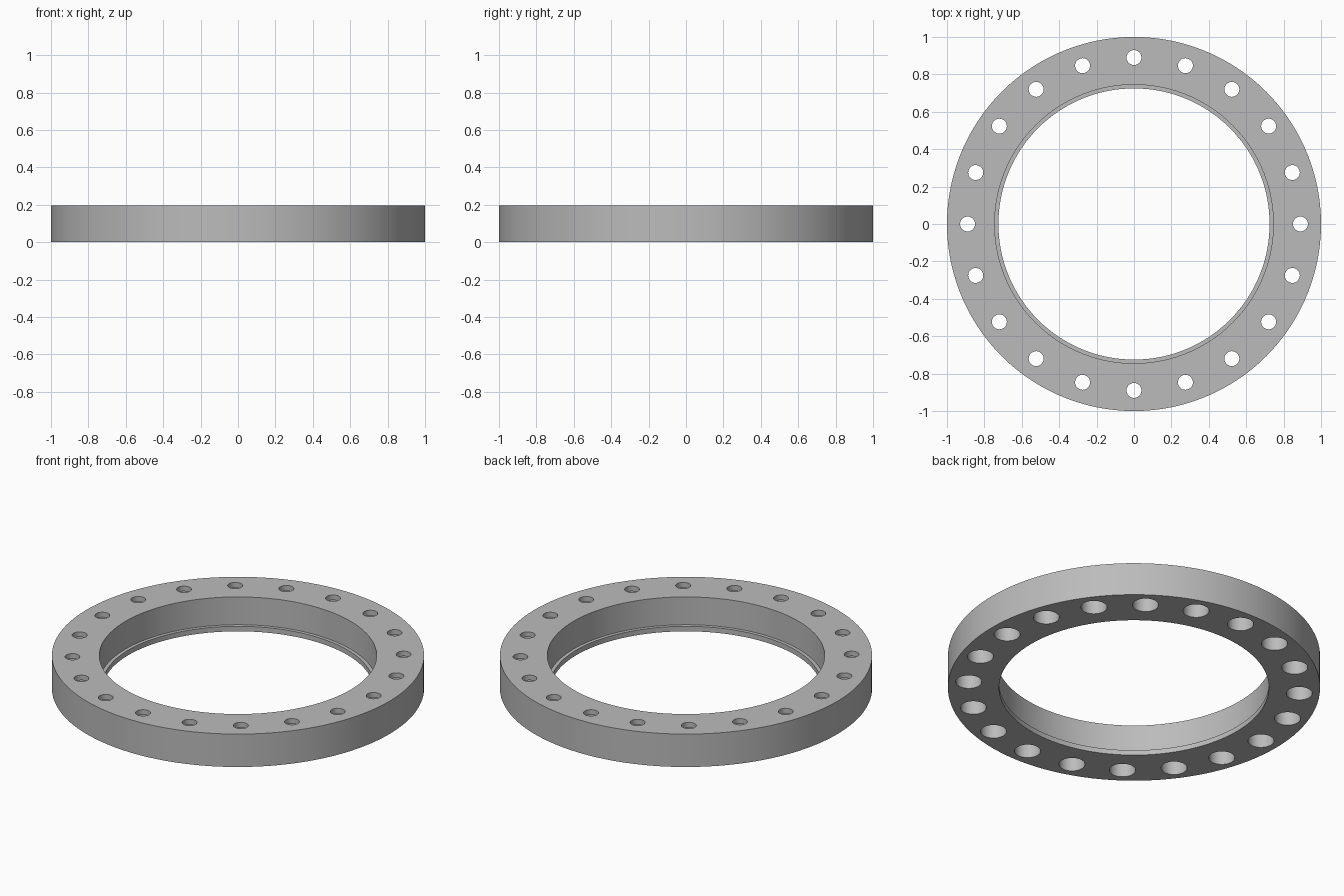
import bpy
import bmesh
from math import cos, sin, radians, tau
from mathutils import Matrix

HEIGHT = 0.195
LIP = 0.03            # thickness of the lower inner lip
HOLES = 20
BOLT_CIRCLE = 0.89

cube = bpy.data.objects.get("Cube")
if cube:
    bpy.data.objects.remove(cube, do_unlink=True)

steel = bpy.data.materials.new("grey_steel")
steel.use_nodes = True
color = (0.5, 0.5, 0.5, 1)
steel.diffuse_color = color
steel.node_tree.nodes["Principled BSDF"].inputs["Base Color"].default_value = color


def revolve(bm, profile, steps, closed, offset=(0, 0, 0)):
    """Turn an (r, z) profile around the vertical axis and move it to offset."""
    verts = [bm.verts.new((r, 0, z)) for r, z in profile]
    edges = [bm.edges.new(pair) for pair in zip(verts, verts[1:])]
    if closed:
        edges.append(bm.edges.new((verts[-1], verts[0])))
    before = set(bm.verts) - set(verts)
    bmesh.ops.spin(bm, geom=verts + edges, cent=(0, 0, 0), axis=(0, 0, 1),
                   angle=tau, steps=steps, use_duplicate=False)
    new = [v for v in bm.verts if v not in before]
    bmesh.ops.remove_doubles(bm, verts=new, dist=1e-5)
    new = [v for v in bm.verts if v not in before]
    bmesh.ops.transform(bm, matrix=Matrix.Translation(offset), verts=new)


def make_object(name, bm):
    bmesh.ops.recalc_face_normals(bm, faces=bm.faces)
    mesh = bpy.data.meshes.new(name)
    bm.to_mesh(mesh)
    bm.free()
    obj = bpy.data.objects.new(name, mesh)
    bpy.context.collection.objects.link(obj)
    return obj


# Ring with a thin lip at the bottom of its bore
bm = bmesh.new()
revolve(bm, [(1, 0), (1, HEIGHT), (0.745, HEIGHT), (0.745, LIP),
             (0.725, LIP), (0.725, 0)], 120, True)
ring = make_object("flange_ring", bm)
ring.data.materials.append(steel)

# Stepped bolt holes: narrow at the top, wide counterbore from below
shoulder = HEIGHT - LIP
bm = bmesh.new()
for i in range(HOLES):
    a = tau * i / HOLES
    revolve(bm, [(0, -0.1), (0.07, -0.1), (0.07, shoulder), (0.04, shoulder),
                 (0.04, HEIGHT + 0.1), (0, HEIGHT + 0.1)], 32, False,
            (BOLT_CIRCLE * cos(a), BOLT_CIRCLE * sin(a), 0))
cutter = make_object("bolt_hole_cutter", bm)
cutter.hide_render = True

cut = ring.modifiers.new("bolt_holes", "BOOLEAN")
cut.operation = "DIFFERENCE"
cut.solver = "EXACT"
cut.object = cutter

# Bake the cut and drop the cutter
bpy.context.view_layer.objects.active = ring
bpy.ops.object.select_all(action="DESELECT")
ring.select_set(True)
bpy.ops.object.modifier_apply(modifier=cut.name)
bpy.data.objects.remove(cutter, do_unlink=True)
bpy.ops.object.shade_smooth_by_angle(angle=radians(30))
